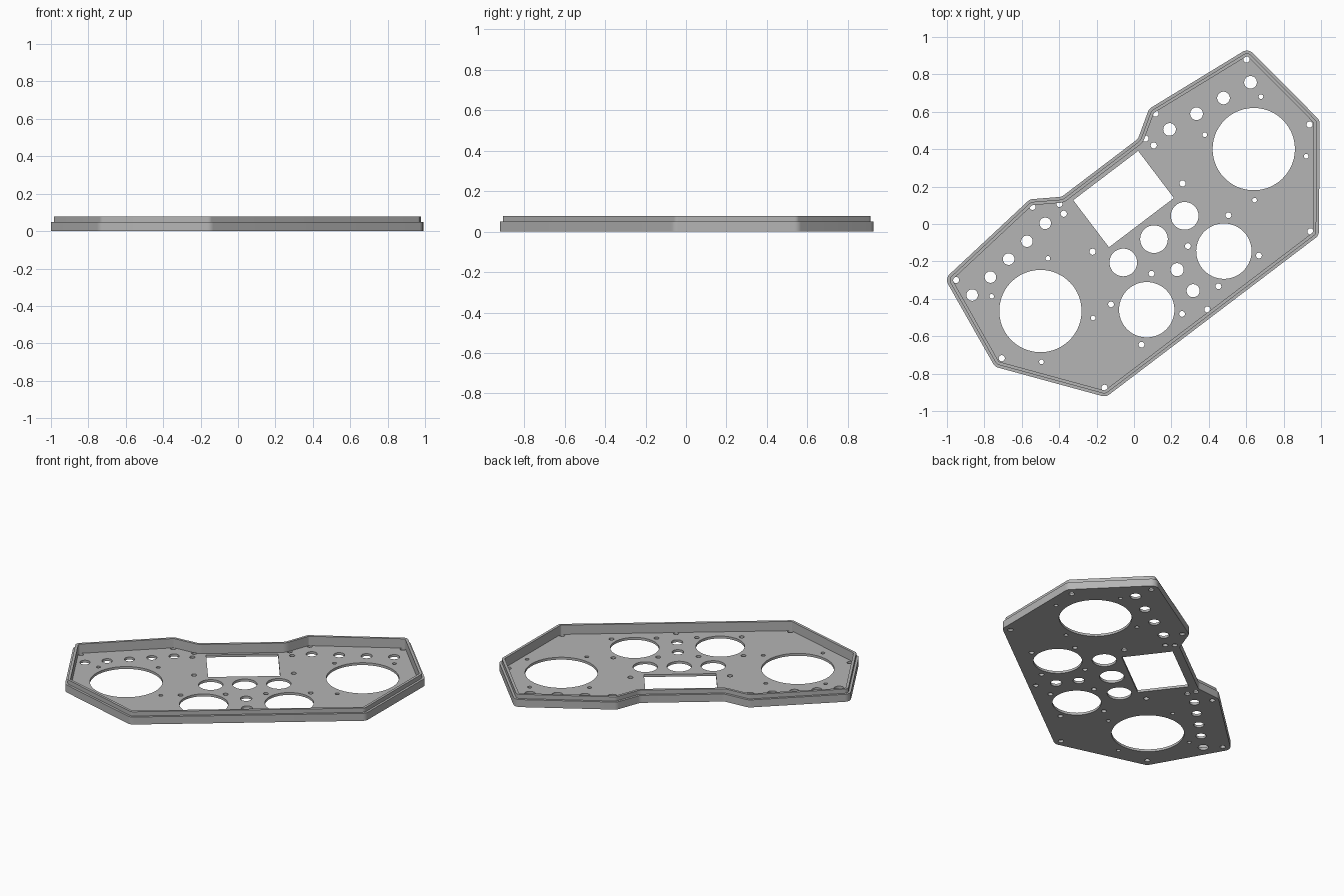
import bpy, bmesh, math
from mathutils import Vector

cube = bpy.data.objects.get("Cube")
if cube:
    bpy.data.objects.remove(cube, do_unlink=True)

TURN = math.radians(37.2)
CENTRE = Vector((0.07, -0.0325, 0))
FLOOR = 0.016
CORNER = 0.045

grey = bpy.data.materials.new("plain grey")
grey.use_nodes = True
grey.diffuse_color = (0.46, 0.46, 0.46, 1)
grey.node_tree.nodes["Principled BSDF"].inputs["Base Color"].default_value = grey.diffuse_color

# Sharp outline: right half mirrored to the left
half = [(0.715, -0.578), (1.09, -0.09), (1.018, 0.447), (0.40, 0.51), (0.256, 0.418)]
corners = [Vector(p) for p in half + [(-x, y) for x, y in reversed(half)]]


def outline(inset, steps=8):
    """Outline with rounded corners, moved inward by inset."""
    points = []
    for i, v in enumerate(corners):
        a = (v - corners[i - 1]).normalized()
        b = (corners[(i + 1) % len(corners)] - v).normalized()
        n1, n2 = Vector((-a.y, a.x)), Vector((-b.y, b.x))
        radius = CORNER if a.x * b.y - a.y * b.x > 0 else -CORNER
        c = v + radius * (n1 + n2) / (1 + n1.dot(n2))
        for k in range(steps + 1):
            n = n1.lerp(n2, k / steps).normalized()
            points.append(c - (radius - inset) * n)
    return points


def circle(x, y, r):
    n = 64 if r > 0.1 else 40 if r > 0.05 else 24
    return [(x + r * math.cos(math.tau * k / n), y + r * math.sin(math.tau * k / n))
            for k in range(n)]


def place(obj):
    obj.location = CENTRE
    obj.rotation_euler.z = TURN
    bpy.ops.object.select_all(action='DESELECT')
    obj.select_set(True)
    bpy.context.view_layer.objects.active = obj
    bpy.ops.object.shade_smooth_by_angle(angle=math.radians(30))


# Hole layout
holes = [[(-0.218, 0.05), (0.218, 0.05), (0.218, 0.366), (-0.218, 0.366)]]
holes += [circle(0, -0.061, 0.074), circle(0, -0.266, 0.035),
          circle(0, -0.407, 0.035), circle(0, -0.533, 0.016)]
paired = [(0.716, 0, 0.22), (0.259, -0.338, 0.148), (0.206, -0.061, 0.074)]
# Screw holes along the border and beside the window
paired += [(x, y, 0.0165) for x, y in [
    (0.975, 0.405), (1.033, -0.076), (0.691, -0.534), (0.413, 0.469),
    (0.289, 0.395), (0.302, 0.339), (0.302, 0.084)]]
# Screw holes around each medium opening
paired += [(0.258 + dx, -0.335 + dy, 0.0155) for dx in (-0.136, 0.136) for dy in (-0.135, 0.135)]
for x, y, r in paired:
    holes += [circle(x, y, r), circle(-x, y, r)]
# Screw holes around each large opening
for cx in (-0.714, 0.716):
    for dy in (-1, 1):
        holes += [circle(cx + 0.2, 0.2 * dy, 0.0125), circle(cx - 0.162, 0.22 * dy, 0.0125)]
# The left-hand rows swap the screw spacing, the button rows differ in count
for start, end, count in [((0.421, 0.356), (0.918, 0.295), 4),
                          ((-0.412, 0.358), (-0.955, 0.289), 5)]:
    for k in range(count):
        p = Vector(start).lerp(Vector(end), k / (count - 1))
        holes.append(circle(p.x, p.y, 0.034 if count == 4 else 0.031))

# Floor plate: filled flat curve with all openings
curve = bpy.data.curves.new("floor_plate", 'CURVE')
curve.dimensions = '2D'
curve.fill_mode = 'BOTH'
curve.extrude = FLOOR / 2
for loop in [outline(0)] + holes:
    spline = curve.splines.new('POLY')
    spline.points.add(len(loop) - 1)
    for point, p in zip(spline.points, loop):
        point.co = (p[0], p[1], 0, 1)
    spline.use_cyclic_u = True
source = bpy.data.objects.new("floor_curve", curve)
bpy.context.collection.objects.link(source)
graph = bpy.context.evaluated_depsgraph_get()
mesh = bpy.data.meshes.new_from_object(source.evaluated_get(graph))
bpy.data.objects.remove(source, do_unlink=True)
bm = bmesh.new()
bm.from_mesh(mesh)
bmesh.ops.remove_doubles(bm, verts=bm.verts, dist=0.00005)
bmesh.ops.translate(bm, verts=bm.verts, vec=(0, 0, FLOOR / 2))
bmesh.ops.recalc_face_normals(bm, faces=bm.faces)
bm.to_mesh(mesh)
bm.free()
mesh.materials.clear()
mesh.materials.append(grey)
floor = bpy.data.objects.new("floor_plate", mesh)
bpy.context.collection.objects.link(floor)
place(floor)

# Stepped rim: (inset, height) section swept round the outline
section = [(0, FLOOR), (0, 0.05), (0.015, 0.05), (0.015, 0.078), (0.032, 0.078), (0.032, FLOOR)]
bm = bmesh.new()
rings = [[bm.verts.new((p.x, p.y, z)) for p in outline(d)] for d, z in section]
for low, high in zip(rings, rings[1:]):
    for i in range(len(low)):
        j = (i + 1) % len(low)
        bm.faces.new((low[i], low[j], high[j], high[i]))
mesh = bpy.data.meshes.new("stepped_rim")
bm.to_mesh(mesh)
bm.free()
mesh.materials.append(grey)
rim = bpy.data.objects.new("stepped_rim", mesh)
bpy.context.collection.objects.link(rim)
place(rim)
